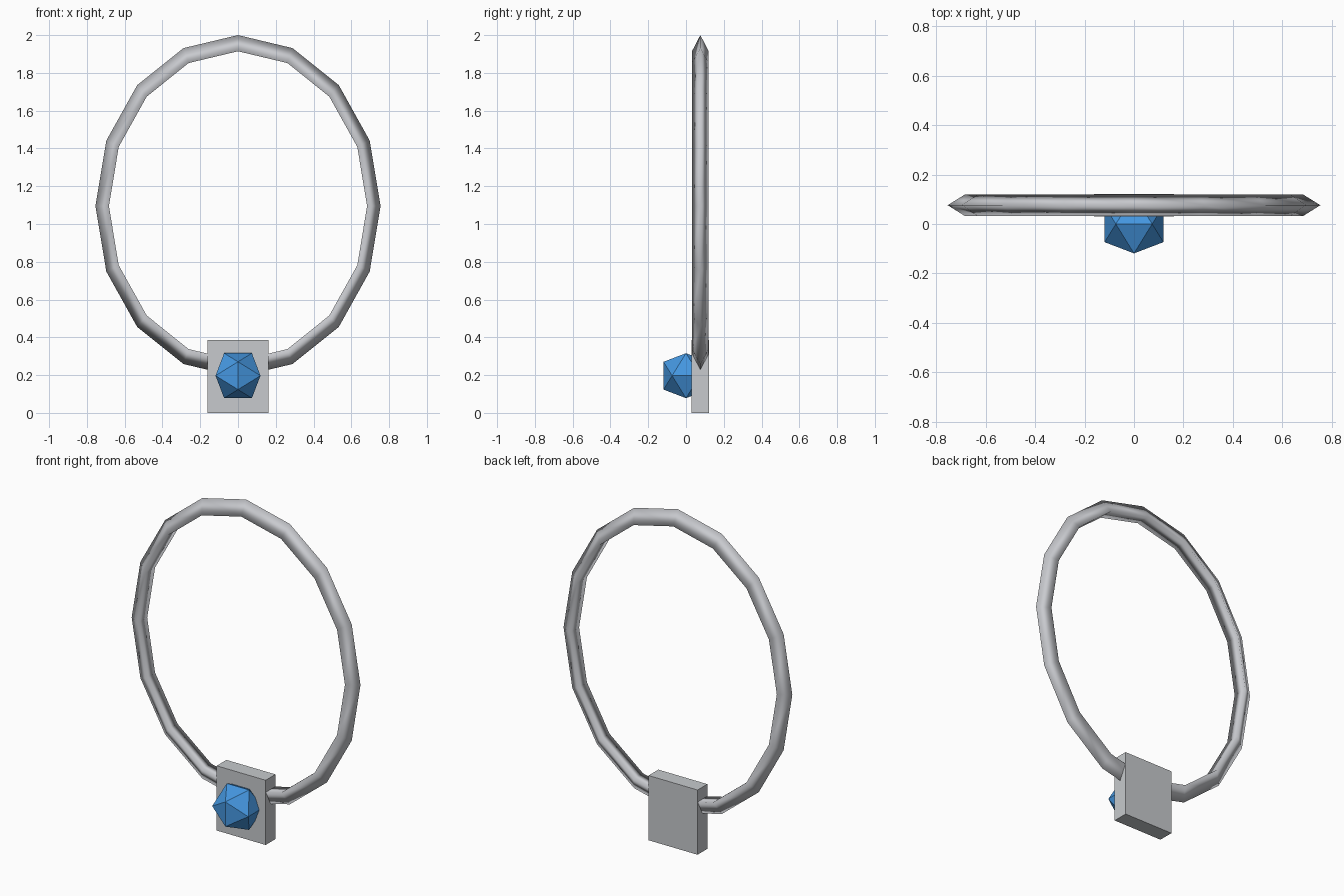
import bpy, bmesh, math

if "Cube" in bpy.data.objects:
    bpy.data.objects.remove(bpy.data.objects["Cube"])


def material(name, colour):
    m = bpy.data.materials.new(name)
    m.diffuse_color = (*colour, 1)
    m.use_nodes = True
    m.node_tree.nodes["Principled BSDF"].inputs["Base Color"].default_value = m.diffuse_color
    return m


def add_object(name, bm, mat, smooth=False):
    bmesh.ops.recalc_face_normals(bm, faces=bm.faces[:])
    for f in bm.faces:
        f.smooth = smooth
    me = bpy.data.meshes.new(name)
    bm.to_mesh(me)
    bm.free()
    me.materials.append(mat)
    ob = bpy.data.objects.new(name, me)
    bpy.context.collection.objects.link(ob)
    return ob


silver = material("silver", (0.58, 0.59, 0.62))
steel = material("light_steel", (0.57, 0.59, 0.61))
blue = material("blue_gem", (0.06, 0.31, 0.75))

# Oval band: triangular section, pointed edge outward, swept in 16 steps
SEGMENTS, SIDES = 16, 3
MAJOR, MINOR = 0.848, 0.057
bm = bmesh.new()
rings = []
for i in range(SEGMENTS):
    a = 2 * math.pi * i / SEGMENTS
    ring = []
    for j in range(SIDES):
        b = 2 * math.pi * j / SIDES
        r = MAJOR + MINOR * math.cos(b)
        ring.append(bm.verts.new((0.834 * r * math.cos(a),
                                  0.076 + 0.9 * MINOR * math.sin(b),
                                  1.095 + r * math.sin(a))))
    rings.append(ring)
for i in range(SEGMENTS):
    p, q = rings[i], rings[(i + 1) % SEGMENTS]
    for j in range(SIDES):
        k = (j + 1) % SIDES
        bm.faces.new((p[j], q[j], q[k], p[k]))
add_object("band", bm, silver, smooth=True)

# Rectangular setting block at the bottom of the band
bm = bmesh.new()
bmesh.ops.create_cube(bm, size=1)
bmesh.ops.scale(bm, vec=(0.323, 0.092, 0.386), verts=bm.verts)
bmesh.ops.translate(bm, vec=(0, 0.076, 0.193), verts=bm.verts)
add_object("setting", bm, steel)

# Icosahedral gem, an edge facing forward, half sunk in the setting
bm = bmesh.new()
short, long = 0.0735, 0.119
for s in (-short, short):
    for t in (-long, long):
        for co in ((0, t, s), (s, 0, t), (t, s, 0)):
            bm.verts.new(co)
bmesh.ops.convex_hull(bm, input=bm.verts[:])
gem = add_object("gem", bm, blue)
gem.location = (0, 0, 0.197)
